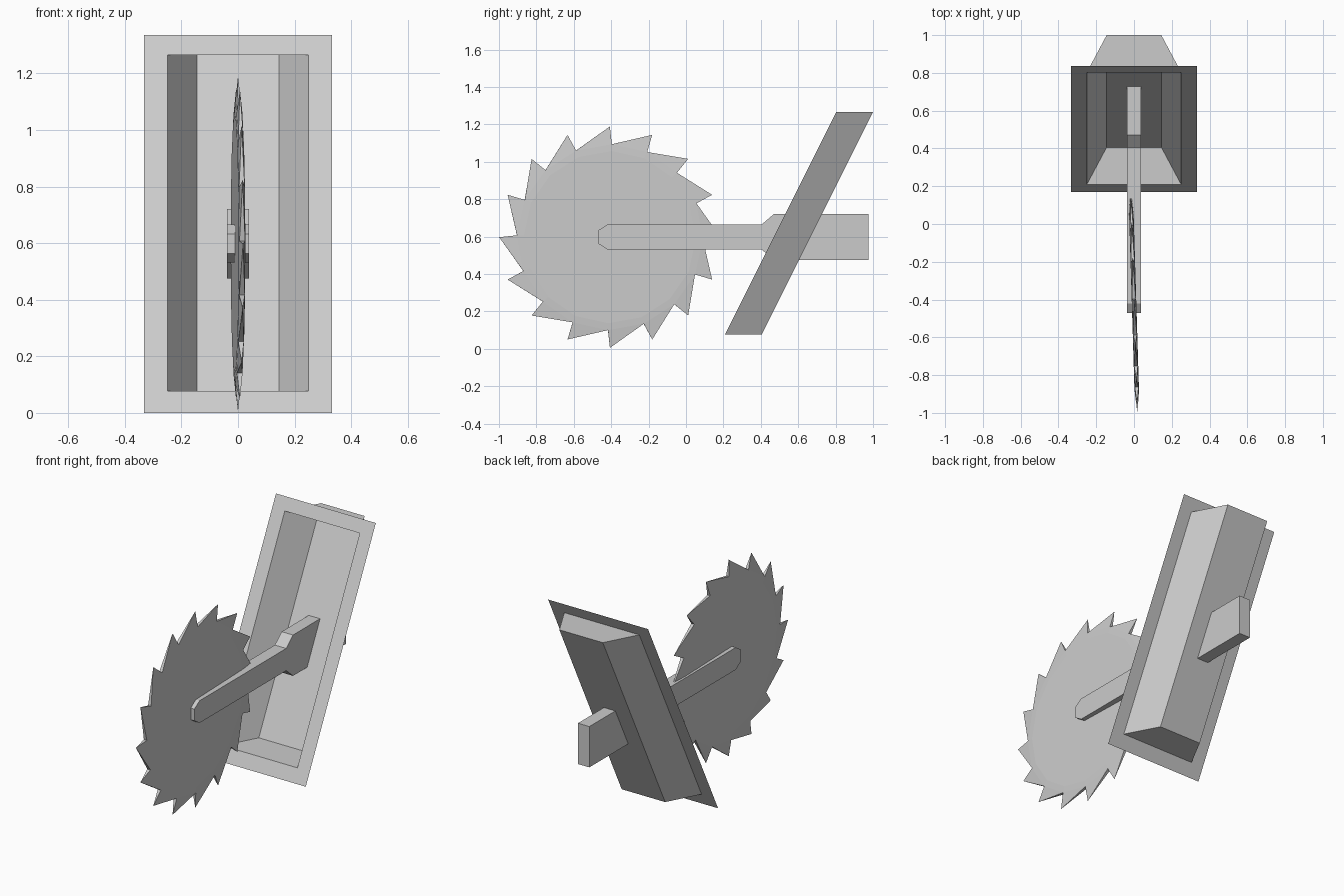
import bpy, bmesh, math

if "Cube" in bpy.data.objects:
    bpy.data.objects.remove(bpy.data.objects["Cube"], do_unlink=True)

grey = bpy.data.materials.new("plain grey")
grey.use_nodes = True
grey.diffuse_color = (0.6, 0.6, 0.6, 1)
grey.node_tree.nodes["Principled BSDF"].inputs["Base Color"].default_value = (0.6, 0.6, 0.6, 1)


def finish(bm, name):
    mesh = bpy.data.meshes.new(name)
    bm.to_mesh(mesh)
    bm.free()
    mesh.materials.append(grey)
    obj = bpy.data.objects.new(name, mesh)
    bpy.context.collection.objects.link(obj)
    return obj


# Slanted thin plate with a recessed tray, built from three rectangular loops
def slanted_loop(bm, half_x, z0, z1, depth):
    return [bm.verts.new((x, 0.17 + 0.5 * z + depth, z))
            for x, z in ((-half_x, z0), (half_x, z0), (half_x, z1), (-half_x, z1))]


bm = bmesh.new()
outer = slanted_loop(bm, 0.333, 0.0, 1.335, 0)
rim = slanted_loop(bm, 0.25, 0.077, 1.265, 0)
back = slanted_loop(bm, 0.145, 0.077, 1.265, 0.197)
for a, b in ((outer, rim), (rim, back)):
    for i in range(4):
        j = (i + 1) % 4
        bm.faces.new((a[i], a[j], b[j], b[i]))
bm.faces.new(back)
finish(bm, "slanted_tray")

# Arm through the tray: half profile mirrored about its centre line, then extruded
upper = [(-0.47, 0.035), (-0.42, 0.067), (0.405, 0.067), (0.47, 0.123), (0.975, 0.123)]
profile = upper + [(y, -z) for y, z in reversed(upper)]
bm = bmesh.new()
face = bm.faces.new([bm.verts.new((-0.038, y, 0.598 + z)) for y, z in profile])
side = bmesh.ops.extrude_face_region(bm, geom=[face])["geom"]
bmesh.ops.translate(bm, vec=(0.076, 0, 0),
                    verts=[v for v in side if isinstance(v, bmesh.types.BMVert)])
bmesh.ops.recalc_face_normals(bm, faces=bm.faces)
finish(bm, "arm")

# Saw blade: slightly domed disc with hooked teeth tapering to points
TEETH = 16
STEP = 2 * math.pi / TEETH


def polar(bm, x, r, angle):
    return bm.verts.new((x, r * math.cos(angle), r * math.sin(angle)))


bm = bmesh.new()
tips = [polar(bm, 0, 0.592, i * STEP) for i in range(TEETH)]
notches = []
for x in (0.010, -0.010):
    notch = [polar(bm, x, 0.497, i * STEP - 0.02) for i in range(TEETH)]
    inner = [polar(bm, x * 1.2, 0.46, i * STEP - 0.02) for i in range(TEETH)]
    bm.faces.new(inner)
    for i in range(TEETH):
        j = (i + 1) % TEETH
        bm.faces.new((inner[i], inner[j], notch[j], notch[i]))
        bm.faces.new((notch[i], notch[j], tips[i]))
    notches.append(notch)
for i in range(TEETH):
    for k in (i, (i + 1) % TEETH):
        bm.faces.new((notches[0][k], notches[1][k], tips[i]))
bmesh.ops.recalc_face_normals(bm, faces=bm.faces)
blade = finish(bm, "saw_blade")
blade.location = (0, -0.407, 0.597)
blade.rotation_euler = (0, 0, math.radians(1.75))
